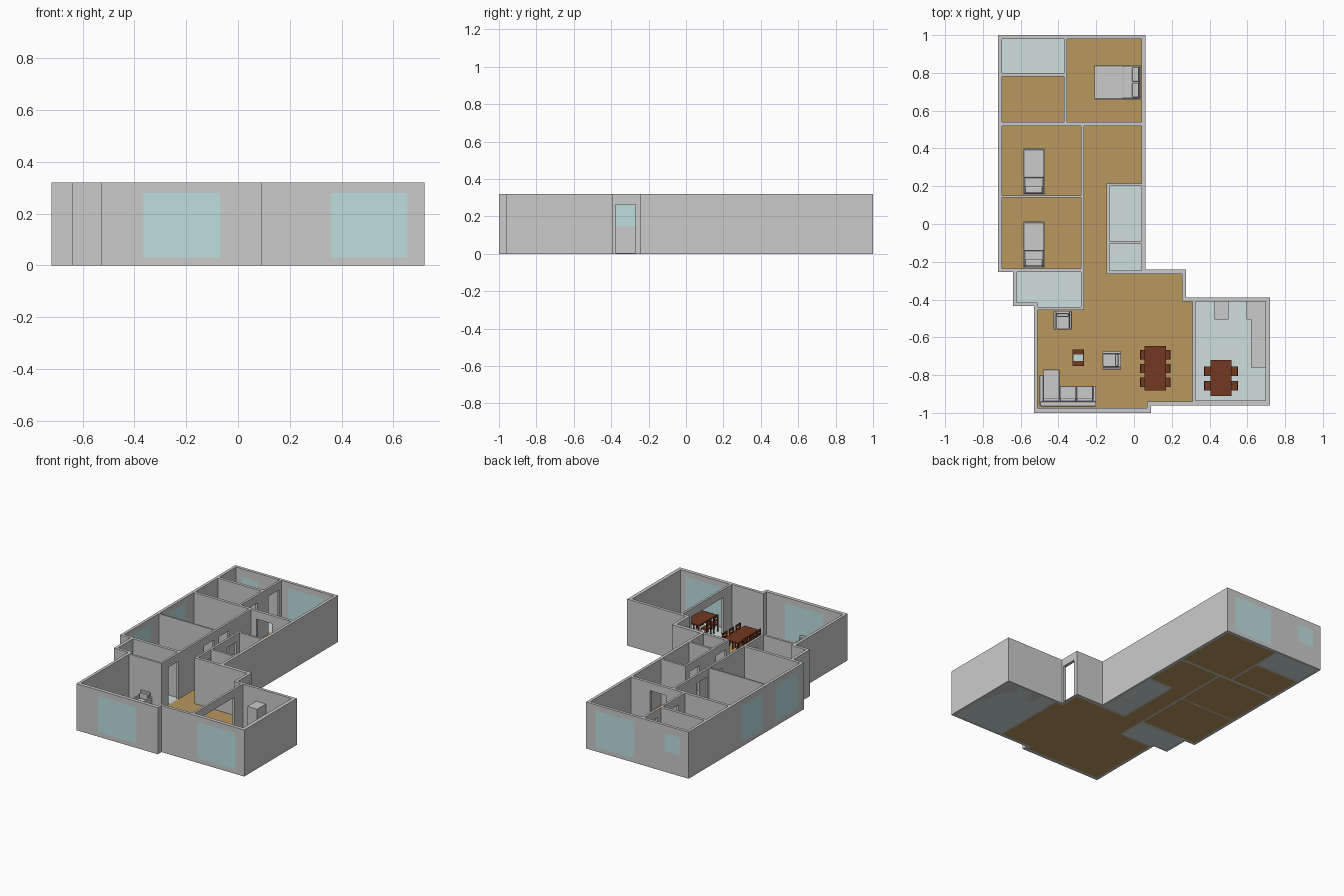
import bpy, bmesh, math
from mathutils import Matrix, Vector

if "Cube" in bpy.data.objects:
    bpy.data.objects.remove(bpy.data.objects["Cube"])

H, F, DOOR = 0.32, 0.005, 0.265


def material(name, rgb):
    m = bpy.data.materials.new(name)
    m.diffuse_color = (*rgb, 1)
    m.use_nodes = True
    m.node_tree.nodes["Principled BSDF"].inputs["Base Color"].default_value = m.diffuse_color
    return m


WOOD = material("oak_floor", (0.48, 0.31, 0.11))
TILE = material("pale_tile", (0.62, 0.74, 0.73))
GLASS = material("glass", (0.52, 0.74, 0.74))
BROWN = material("red_brown_wood", (0.17, 0.04, 0.015))


def finish(name, bm, mat=None, loc=(0, 0, 0), turn=0):
    me = bpy.data.meshes.new(name)
    bm.to_mesh(me)
    bm.free()
    ob = bpy.data.objects.new(name, me)
    bpy.context.collection.objects.link(ob)
    ob.location, ob.rotation_euler.z = loc, math.radians(turn)
    if mat:
        me.materials.append(mat)
    return ob


def boxes(name, items, mat=None, loc=(0, 0, 0), turn=0, bevel=0):
    """items: (x0, y0, x1, y1, z0, z1)"""
    bm = bmesh.new()
    for x0, y0, x1, y1, z0, z1 in items:
        bmesh.ops.create_cube(bm, size=1, matrix=Matrix.Translation(
            ((x0 + x1) / 2, (y0 + y1) / 2, (z0 + z1) / 2)) @ Matrix.Diagonal(
            (abs(x1 - x0), abs(y1 - y0), abs(z1 - z0), 1)))
    ob = finish(name, bm, mat, loc, turn)
    if bevel:
        b = ob.modifiers.new("soft_edges", 'BEVEL')
        b.width, b.segments = bevel, 2
    return ob


def solid(name, adds, cuts=(), mat=None):
    """One clean shell: union of the add boxes minus the cut boxes."""
    cs = [sorted({round(b[i], 4) for b in [*adds, *cuts] for i in k})
          for k in ((0, 2), (1, 3), (4, 5))]
    inside = lambda p, b: (b[0] < p[0] < b[2] and b[1] < p[1] < b[3] and b[4] < p[2] < b[5])
    full = set()
    n = [len(c) - 1 for c in cs]
    for i in range(n[0]):
        for j in range(n[1]):
            for k in range(n[2]):
                p = [(cs[a][t] + cs[a][t + 1]) / 2 for a, t in enumerate((i, j, k))]
                if any(inside(p, b) for b in adds) and not any(inside(p, b) for b in cuts):
                    full.add((i, j, k))
    bm, vs = bmesh.new(), {}

    def vert(key):
        if key not in vs:
            vs[key] = bm.verts.new([cs[a][key[a]] for a in range(3)])
        return vs[key]
    for c in full:
        for a in range(3):
            for s in (0, 1):
                near = list(c)
                near[a] += 2 * s - 1
                if tuple(near) in full:
                    continue
                ring = []
                for u, v in ((0, 0), (1, 0), (1, 1), (0, 1)):
                    q = list(c)
                    q[a] += s
                    q[(a + 1) % 3] += u
                    q[(a + 2) % 3] += v
                    ring.append(vert(tuple(q)))
                bm.faces.new(ring if s else ring[::-1])
    bmesh.ops.dissolve_limit(bm, angle_limit=0.01, verts=bm.verts, edges=bm.edges)
    return finish(name, bm, mat)


def lift(rects, z0, z1):
    return [(*r, z0, z1) for r in rects]


# plan: outer outline and rooms as (x0, y0, x1, y1)
outline = [(-.72, -.255, .06, 1), (-.64, -.435, .06, -.24), (-.53, -1, .09, -.24),
           (0, -.96, .72, -.39), (0, -.6, .275, -.24)]
wood_rooms = [(-.70, .54, -.37, .78), (-.355, .54, .04, .98), (-.70, .15, -.28, .52),
              (-.70, -.235, -.28, .14), (-.51, -.975, .07, -.455), (0, -.94, .31, -.41),
              (-.265, -.5, .255, -.265), (-.265, -.5, -.145, .52), (-.265, .215, .04, .52)]
tile_rooms = [(-.70, .80, -.37, .98), (-.13, -.09, .04, .20), (-.13, -.245, .04, -.105),
              (-.62, -.415, -.28, -.255), (-.51, -.44, -.28, -.3), (.325, -.935, .695, -.41)]
doors = [(.25, -.375, .28, -.27), (-.285, -.375, -.26, -.27), (.305, -.85, .33, -.50),
         (-.225, .515, -.105, .545), (-.375, .84, -.35, .95), (-.375, .61, -.35, .72),
         (-.285, .01, -.26, .12), (-.285, .17, -.26, .28),
         (-.15, .06, -.125, .17), (-.15, -.23, -.125, -.12)]
tall_windows = [(-.365, -1, -.07, -.975), (.36, -.96, .655, -.935), (-.305, .98, -.01, 1),
                (-.72, .19, -.70, .43), (-.72, -.19, -.70, .05)]
small_windows = [(-.655, .98, -.535, 1), (-.64, -.38, -.62, -.265)]

panes = lift(tall_windows, .03, .28) + lift(small_windows, .145, .265)
solid("walls", lift(outline, 0, H),
      lift(wood_rooms + tile_rooms, -.1, 1) + lift(doors, F, DOOR) + panes)
solid("wood_floor", lift(wood_rooms, 0, F), mat=WOOD)
solid("tile_floor", lift(tile_rooms, 0, F), mat=TILE)
boxes("window_panes", panes, GLASS)

# kitchen units
boxes("fridge", [(.425, -.505, .50, -.41, 0, .23)])
solid("kitchen_counter", [(.595, -.505, .695, -.41, 0, .11), (.62, -.76, .695, -.41, 0, .11)])


def bed(name, w, l, pillows, loc, turn=0):
    """Head at -y, centred on its footprint."""
    x, y = w / 2, l / 2
    boxes(name + "_frame", [(-x, -y, x, -y + .007, 0, .105), (-x, y - .007, x, y, 0, .06),
                            (-x, -y, -x + .005, y, .015, .045), (x - .005, -y, x, y, .015, .045),
                            (-x, -y, x, y, .015, .025)], None, loc, turn)
    boxes(name + "_mattress", [(-x + .005, -y + .007, x - .005, y - .007, .025, .06)],
          None, loc, turn, .006)
    boxes(name + "_blanket", [(-x + .001, -y + .09, x - .001, y - .005, .035, .066)],
          None, loc, turn, .006)
    step = (w - .014) / pillows
    boxes(name + "_pillows", [(-x + .01 + i * step, -y + .009, -x + .004 + (i + 1) * step, -y + .045,
                               .058, .075) for i in range(pillows)], None, loc, turn, .006)


bed("double_bed", .18, .245, 2, (-.0875, .75, F), 90)
bed("single_bed_a", .11, .245, 1, (-.53, .277, F))
bed("single_bed_b", .11, .245, 1, (-.53, -.11, F))


def legs(x, y, t, h):
    return [(sx * x, sy * y, sx * (x - t), sy * (y - t), 0, h) for sx in (-1, 1) for sy in (-1, 1)]


def dining_set(name, x, y, w, l, rows, reach):
    boxes(name + "_table", [(-w / 2, -l / 2, w / 2, l / 2, .083, .092)]
          + legs(w / 2 - .006, l / 2 - .006, .009, .085), BROWN, (x, y, F))
    for i, cy in enumerate(rows):
        for side in (-1, 1):
            # chair: seat, legs and slatted back facing the table
            parts = legs(.025, .025, .006, .052) + [(-.025, -.025, .025, .025, .05, .056),
                                                    (.019, -.025, .025, -.019, .05, .115),
                                                    (.019, .019, .025, .025, .05, .115),
                                                    (.020, -.02, .024, .02, .098, .115),
                                                    (.020, -.02, .024, .02, .075, .087)]
            boxes(f"{name}_chair_{i}_{'lr'[side > 0]}", parts, BROWN,
                  (x + side * (reach - .025), cy, F), 0 if side > 0 else 180)


dining_set("dining", .1125, -.763, .115, .235, (-.693, -.765, -.837), .08)
dining_set("kitchen", .46, -.815, .11, .19, (-.78, -.856), .09)

# corner sofa: base, back, arms and cushions
boxes("sofa_body", [(-.495, -.96, -.20, -.86, .01, .033), (-.48, -.90, -.395, -.77, .01, .033),
                    (-.495, -.965, -.20, -.94, .01, .095), (-.50, -.96, -.48, -.80, .01, .075),
                    (-.215, -.96, -.20, -.857, .01, .07)], None, (0, 0, F), 0, .004)
boxes("sofa_seats", [(-.48, -.94, -.395, -.77, .033, .055), (-.393, -.94, -.306, -.858, .033, .055),
                     (-.304, -.94, -.217, -.858, .033, .055)], None, (0, 0, F), 0, .006)
boxes("sofa_back_cushions", [(x, -.94, x + .085, -.92, .055, .092) for x in (-.48, -.392, -.303)],
      None, (0, 0, F), 0, .006)

# armchairs, back at +y
for name, x, y, turn in (("armchair_a", -.377, -.51, 0), ("armchair_b", -.118, -.722, -90)):
    boxes(name, [(-.048, -.05, -.036, .05, 0, .07), (.036, -.05, .048, .05, 0, .07),
                 (-.036, .034, .036, .05, .01, .1), (-.036, -.045, .036, .034, .01, .035)],
          None, (x, y, F), turn, .004)
    boxes(name + "_cushions", [(-.035, -.048, .035, .034, .035, .052),
                               (-.032, .018, .032, .034, .052, .09)], None, (x, y, F), turn, .006)

# coffee table with glass inset
boxes("coffee_table", [(-.03, -.043, .03, -.018, .04, .047), (-.03, .018, .03, .043, .04, .047),
                       (-.03, -.018, -.025, .018, .04, .047), (.025, -.018, .03, .018, .04, .047),
                       (-.027, -.04, .027, .04, .012, .016)]
      + legs(.03, .043, .006, .042), BROWN, (-.295, -.708, F))
boxes("coffee_table_glass", [(-.025, -.018, .025, .018, .042, .046)], GLASS, (-.295, -.708, F))
